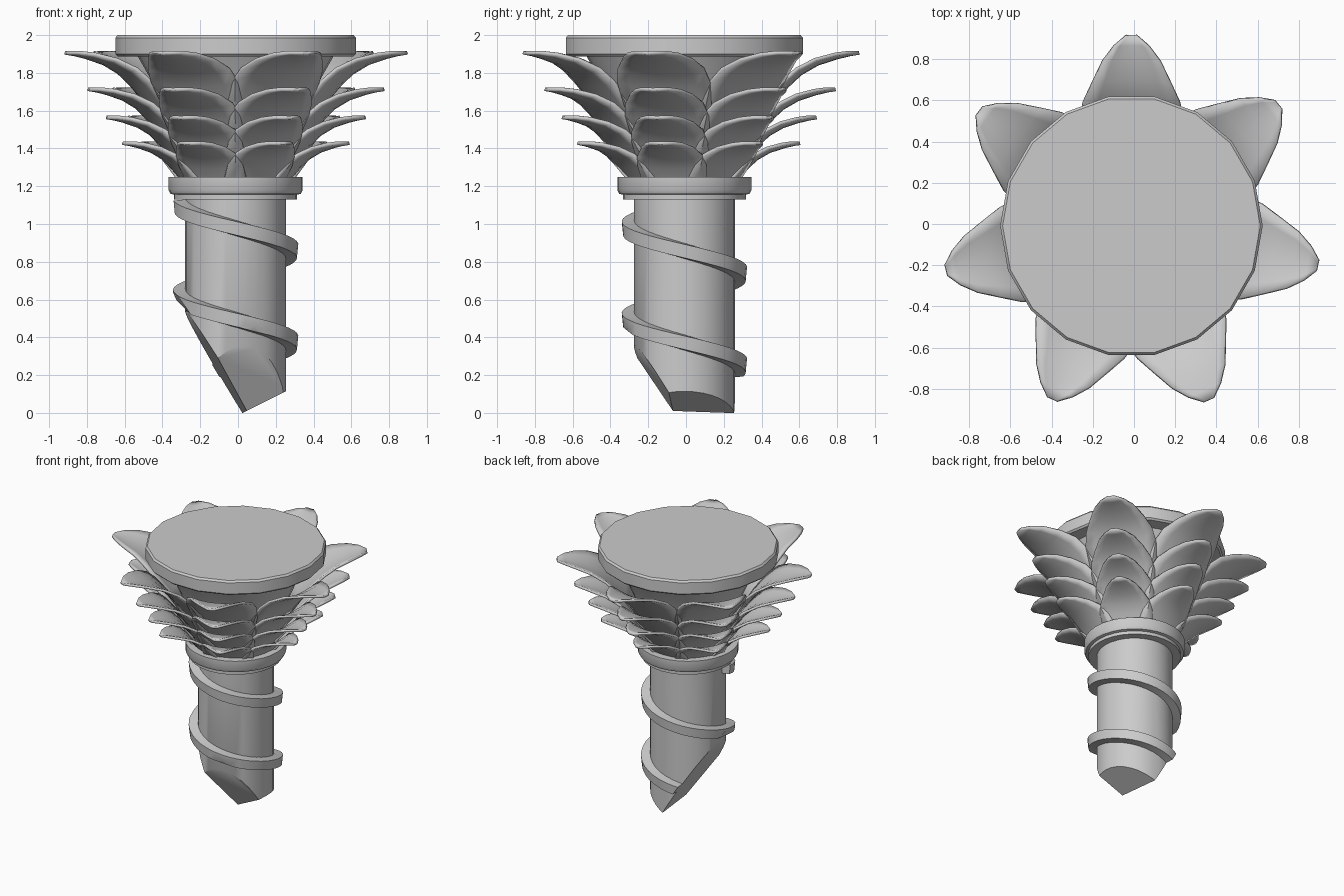
import bpy, bmesh, math
from mathutils import Vector

if "Cube" in bpy.data.objects:
    bpy.data.objects.remove(bpy.data.objects["Cube"])

AX, AY = -0.0125, -0.0085          # axis of the column


def finish(name, bm, smooth=35):
    bmesh.ops.recalc_face_normals(bm, faces=bm.faces)
    me = bpy.data.meshes.new(name)
    bm.to_mesh(me)
    bm.free()
    ob = bpy.data.objects.new(name, me)
    bpy.context.collection.objects.link(ob)
    ob.location = (AX, AY, 0)
    bpy.ops.object.select_all(action='DESELECT')
    bpy.context.view_layer.objects.active = ob
    ob.select_set(True)
    bpy.ops.object.shade_smooth_by_angle(angle=math.radians(smooth))
    return ob


def skin(bm, rings, closed=True):
    """Join successive rings of verts with quads."""
    for a, b in zip(rings, rings[1:]):
        n = len(a)
        for i in range(n if closed else n - 1):
            j = (i + 1) % n
            bm.faces.new((a[i], a[j], b[j], b[i]))


def lathe(profile, sides):
    bm = bmesh.new()
    rings = [[bm.verts.new((r * math.cos(2 * math.pi * k / sides),
                            r * math.sin(2 * math.pi * k / sides), z))
              for k in range(sides)] for r, z in profile]
    skin(bm, rings)
    bm.faces.new(rings[0])
    bm.faces.new(rings[-1])
    return bm


def slice_off(bm, point, normal):
    """Remove everything on the normal's side and cap the cut."""
    res = bmesh.ops.bisect_plane(bm, geom=bm.verts[:] + bm.edges[:] + bm.faces[:],
                                 plane_co=Vector(point) - Vector((AX, AY, 0)),
                                 plane_no=Vector(normal).normalized(), clear_outer=True)
    edges = [e for e in res['geom_cut'] if isinstance(e, bmesh.types.BMEdge)]
    if edges:
        bmesh.ops.holes_fill(bm, edges=edges, sides=0)


# broken-off planes at the foot: left, front, right
BREAKS = [((-0.1, 0, 0.24), (-0.85, -0.08, -0.52)),
          ((0.05, -0.08, 0.03), (0.0125, -0.0705, -0.0407)),
          ((0.05, 0, 0.012), (0.447, 0, -0.894))]

# shaft
bm = lathe([(0.267, -0.2), (0.267, 1.18)], 32)
for p, n in BREAKS:
    slice_off(bm, p, n)
finish("shaft", bm)

# spiral band around the shaft, broken with it
bm = bmesh.new()
section = [(0.25, 0.042), (0.332, 0.035), (0.325, -0.037), (0.25, -0.042)]
rings = []
for k in range(72):
    deg = 188 + k * 10
    a, zc = math.radians(deg), 1.1 - 0.485 * (deg - 180) / 360
    rings.append([bm.verts.new((r * math.cos(a), r * math.sin(a), zc + dz)) for r, dz in section])
skin(bm, rings)
bm.faces.new(rings[0])
bm.faces.new(rings[-1])
for p, n in BREAKS:
    slice_off(bm, p, n)
finish("spiral_band", bm)

# stepped collar
finish("collar", lathe([(0.25, 1.13), (0.325, 1.13), (0.325, 1.155), (0.345, 1.16),
                        (0.355, 1.18), (0.355, 1.248), (0.25, 1.248)], 32))

# flared bell of the capital
finish("bell", lathe([(0.265, 1.2), (0.30, 1.36), (0.36, 1.56), (0.44, 1.75), (0.525, 1.9)], 32))

# top slab, 18 sides
finish("top_slab", lathe([(0.625, 1.888), (0.637, 1.9), (0.637, 1.986), (0.625, 2.0)], 18))

# leaf outline relative to the tip: radius offset, height offset, half width
RIB = [(-0.57, -0.43, 0.19), (-0.48, -0.29, 0.235), (-0.38, -0.175, 0.25), (-0.31, -0.11, 0.235),
       (-0.22, -0.058, 0.19), (-0.12, -0.025, 0.14), (-0.05, -0.008, 0.085), (0, 0, 0.025)]
ANGLES = [90, 39.5, -12, -66, -114.5, 193.5, 143]
TIERS = [(0.925, 1.905, 1.0), (0.80, 1.712, 0.90), (0.70, 1.563, 0.82), (0.612, 1.427, 0.74)]
ACROSS = [-1, -0.7, -0.35, 0, 0.35, 0.7, 1]

# four tiers of seven leaves
for t, (tip_r, tip_z, s) in enumerate(TIERS):
    bm = bmesh.new()
    for deg in ANGLES:
        a = math.radians(deg)
        rows = []
        for i, (dr, dz, w) in enumerate(RIB):
            p, q = RIB[max(i - 1, 0)], RIB[min(i + 1, len(RIB) - 1)]
            tan = Vector((q[0] - p[0], q[1] - p[1])).normalized()
            row = []
            for u in ACROSS:
                lift = 0.14 * w * s * u * u      # cupped edges
                r = tip_r + dr * s - tan.y * lift
                z = tip_z + dz * s + tan.x * lift
                y = u * w * s
                row.append(bm.verts.new((r * math.cos(a) - y * math.sin(a),
                                         r * math.sin(a) + y * math.cos(a), z)))
            rows.append(row)
        skin(bm, rows, closed=False)
    ob = finish(f"leaf_tier_{t + 1}", bm, 50)
    mod = ob.modifiers.new("thickness", 'SOLIDIFY')
    mod.thickness, mod.offset = 0.018, 0
